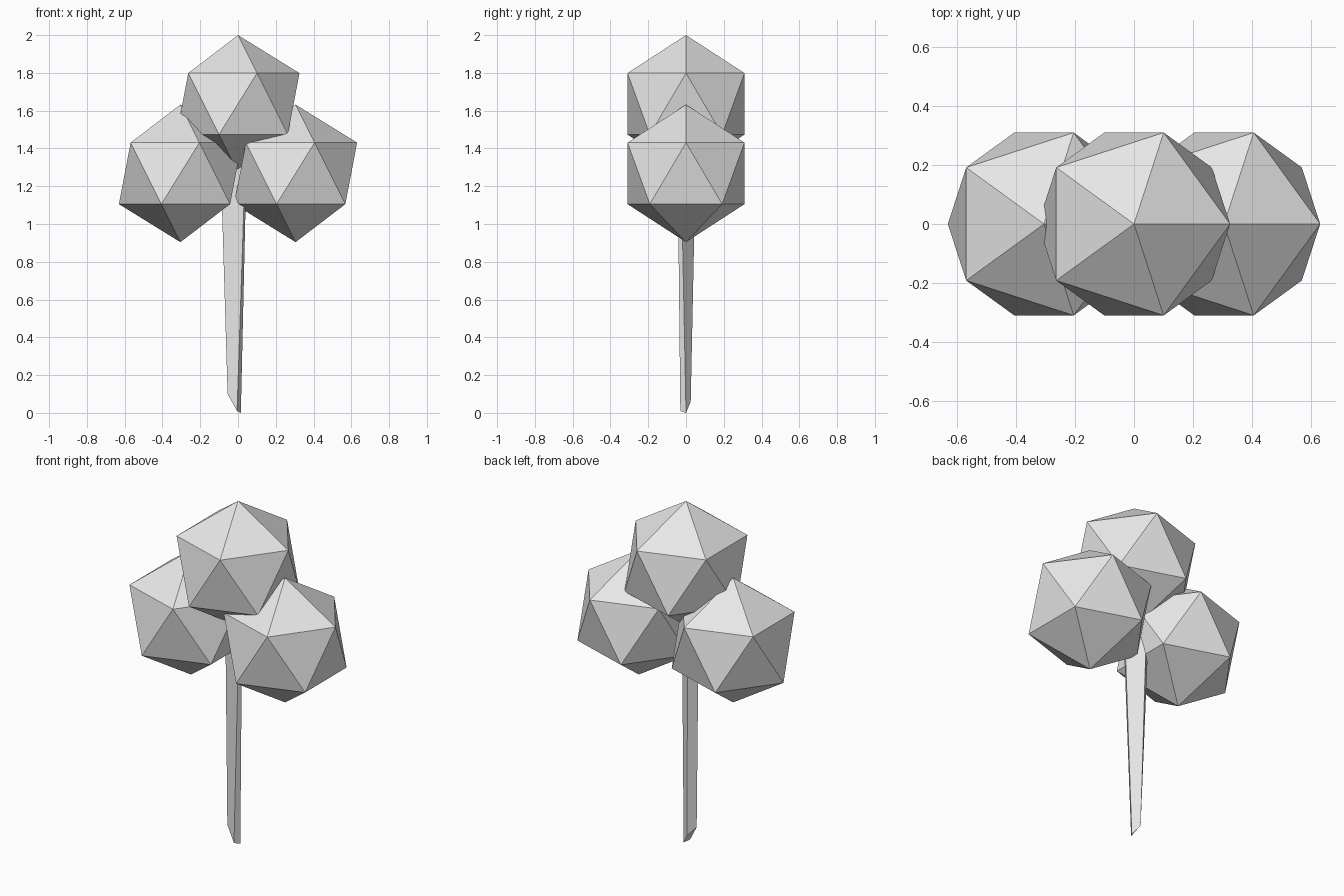
import bpy

cube = bpy.data.objects.get("Cube")
if cube:
    bpy.data.objects.remove(cube, do_unlink=True)

# One plain colour for the whole tree
grey = bpy.data.materials.new("light_grey")
grey.use_nodes = True
colour = (0.8, 0.8, 0.8, 1.0)
grey.diffuse_color = colour
grey.node_tree.nodes["Principled BSDF"].inputs["Base Color"].default_value = colour


def foliage(name, x, z, radius=0.364):
    """Low-poly ball of leaves: a plain icosahedron."""
    bpy.ops.mesh.primitive_ico_sphere_add(subdivisions=1, radius=radius, location=(x, 0, z))
    ball = bpy.context.object
    ball.name = name
    ball.data.materials.append(grey)
    bpy.ops.object.shade_flat()


# Foliage: one ball on top, one on each side
foliage("foliage_top", 0, 1.636)
for side, name in ((1, "foliage_left"), (-1, "foliage_right")):
    foliage(name, side * 0.305, 1.268)

# Trunk: four-sided, tapering downwards, cut at a slant at the foot
foot = [(-0.055, -0.02, 0.1), (-0.005, -0.03, 0.01), (0.015, 0, 0), (-0.025, 0.025, 0.06)]
top = [(-0.094, 0.015, 1.4), (0.041, -0.045, 1.4), (0.047, -0.028, 1.4), (-0.046, 0.053, 1.4)]
n = len(foot)
sides = [(i, (i + 1) % n, (i + 1) % n + n, i + n) for i in range(n)]
caps = [tuple(reversed(range(n))), tuple(range(n, 2 * n))]
mesh = bpy.data.meshes.new("trunk")
mesh.from_pydata(foot + top, [], sides + caps)
mesh.materials.append(grey)
trunk = bpy.data.objects.new("trunk", mesh)
bpy.context.collection.objects.link(trunk)
